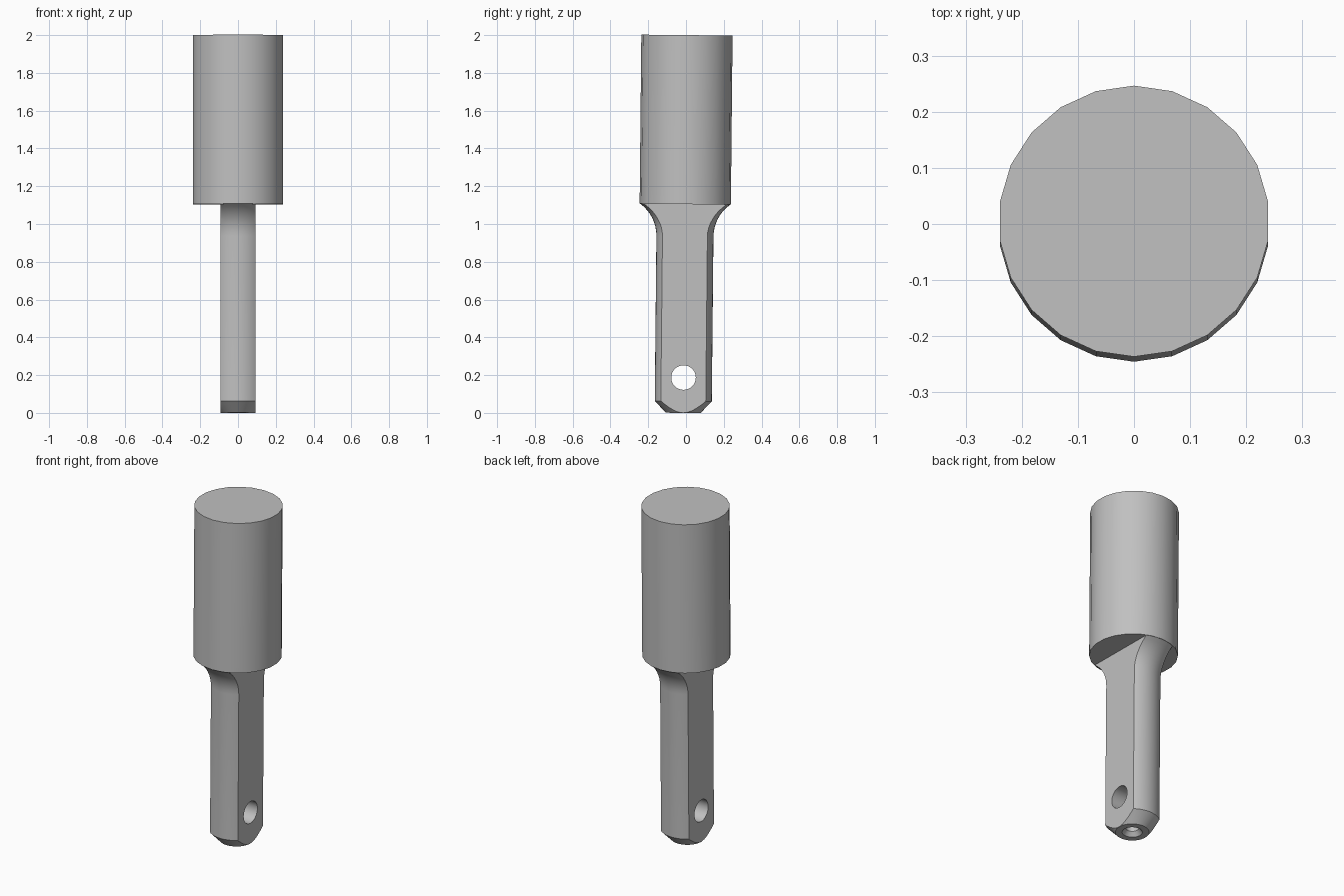
import bpy, bmesh, math
from mathutils import Matrix

if "Cube" in bpy.data.objects:
    bpy.data.objects.remove(bpy.data.objects["Cube"], do_unlink=True)

steel = bpy.data.materials.new("plain_grey")
steel.use_nodes = True
grey = (0.53, 0.53, 0.53, 1)
steel.diffuse_color = grey
steel.node_tree.nodes["Principled BSDF"].inputs["Base Color"].default_value = grey


def new_object(name, bm):
    bmesh.ops.recalc_face_normals(bm, faces=bm.faces[:])
    mesh = bpy.data.meshes.new(name)
    bm.to_mesh(mesh)
    bm.free()
    mesh.materials.append(steel)
    ob = bpy.data.objects.new(name, mesh)
    bpy.context.collection.objects.link(ob)
    return ob


def revolve(name, profile, sides):
    """Solid of revolution about z; the profile starts and ends on the axis."""
    bm = bmesh.new()
    verts = [bm.verts.new((0, r, z)) for r, z in profile]
    edges = [bm.edges.new(pair) for pair in zip(verts, verts[1:])]
    bmesh.ops.spin(bm, geom=verts + edges, cent=(0, 0, 0), axis=(0, 0, 1),
                   angle=math.tau, steps=sides)
    bmesh.ops.remove_doubles(bm, verts=bm.verts[:], dist=1e-4)
    return new_object(name, bm)


def boolean(target, tool, operation):
    mod = target.modifiers.new(operation, "BOOLEAN")
    mod.object, mod.operation, mod.solver = tool, operation, "EXACT"
    bpy.context.view_layer.objects.active = target
    bpy.ops.object.modifier_apply(modifier=mod.name)
    bpy.data.objects.remove(tool, do_unlink=True)


shank_r, drum_r, drum_z = 0.151, 0.2415, 1.105
flat_x, hole_z, hole_r = 0.0925, 0.187, 0.065

# Shank: centre-drilled tip, chamfer, straight length and flared fillet
profile = [(0, 0.1), (0.035, 0.08), (0.035, 0.025), (0.055, 0), (0.092, 0), (shank_r, 0.062)]
fillet_z, flare = 0.935, 0.2385 - shank_r
rise = drum_z - fillet_z
radius = (rise ** 2 + flare ** 2) / (2 * flare)
sweep = math.asin(rise / radius)
for i in range(9):
    a = sweep * i / 8
    profile.append((shank_r + radius * (1 - math.cos(a)), fillet_z + radius * math.sin(a)))
profile += [(0.2, 1.15), (0, 1.15)]
body = revolve("shank_and_drum", profile, 44)

# Two flats on the sides of the shank
bm = bmesh.new()
bmesh.ops.create_cube(bm, size=1, matrix=Matrix.Diagonal((2 * flat_x, 1, 4, 1)))
boolean(body, new_object("flats_cutter", bm), "INTERSECT")

# Drum
drum = revolve("drum", [(0, drum_z), (drum_r, drum_z), (drum_r, 2), (0, 2)], 22)
boolean(body, drum, "UNION")

# Cross hole through the flats
bm = bmesh.new()
bmesh.ops.create_cone(bm, cap_ends=True, segments=32, radius1=hole_r, radius2=hole_r, depth=1,
                      matrix=Matrix.Translation((0, 0, hole_z)) @ Matrix.Rotation(math.pi / 2, 4, "Y"))
boolean(body, new_object("hole_cutter", bm), "DIFFERENCE")

# Slight lean of the whole pin
body.data.transform(Matrix.Translation((0, -0.015, 0)) @ Matrix.Rotation(-0.01, 4, "X"))

bpy.ops.object.select_all(action="DESELECT")
body.select_set(True)
bpy.context.view_layer.objects.active = body
bpy.ops.object.shade_smooth_by_angle(angle=math.radians(30))
